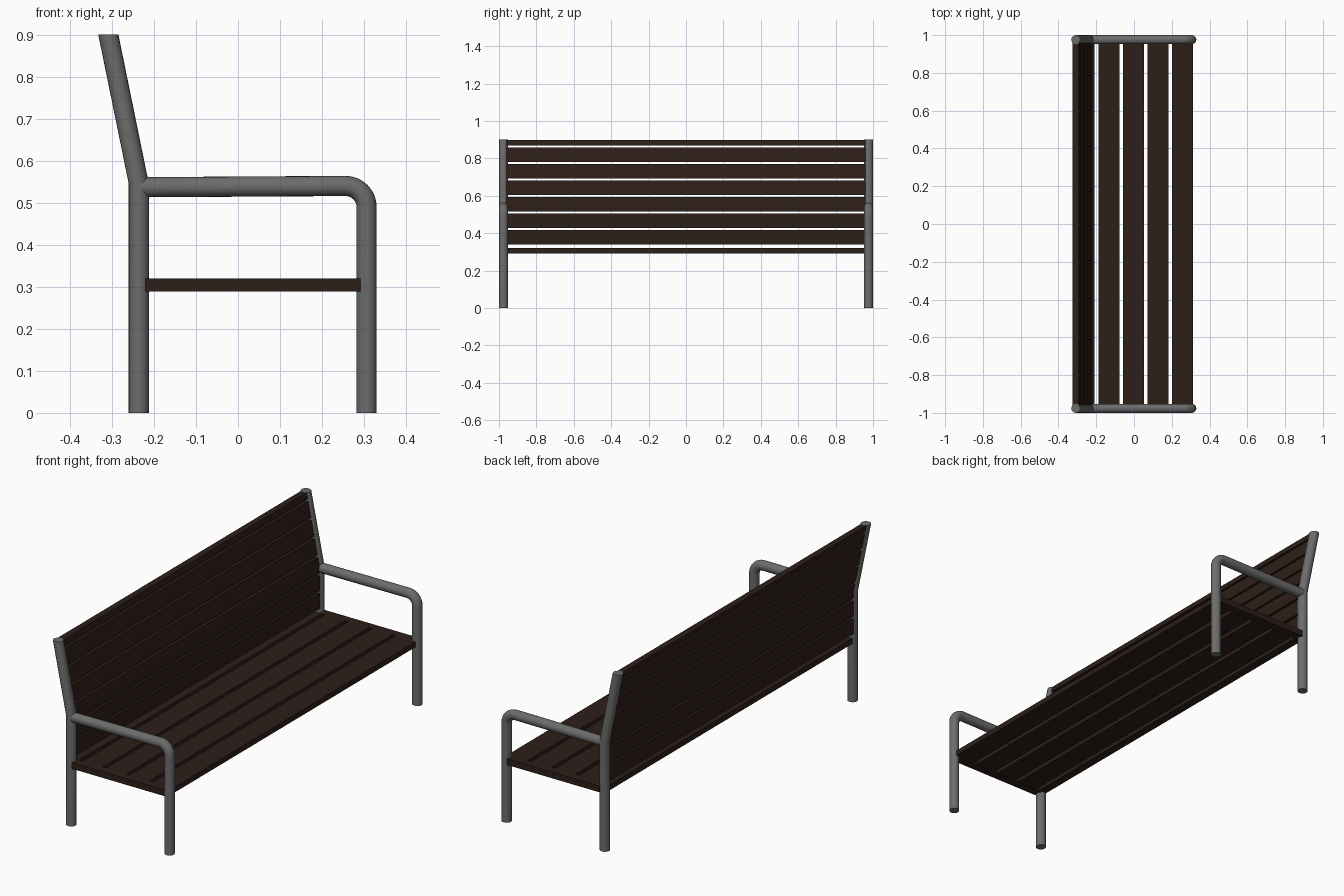
import bpy, bmesh, math

if "Cube" in bpy.data.objects:
    bpy.data.objects.remove(bpy.data.objects["Cube"])

R = 0.024          # tube radius
Y = 0.976          # distance of the side frames from the middle
BEND = 0.545       # height where the rear post leans back
SIDES = 20


def material(name, rgb):
    m = bpy.data.materials.new(name)
    m.diffuse_color = (*rgb, 1)
    m.use_nodes = True
    m.node_tree.nodes["Principled BSDF"].inputs["Base Color"].default_value = m.diffuse_color
    return m


wood = material("dark_wood", (0.026, 0.013, 0.009))
metal = material("grey_metal", (0.15, 0.15, 0.15))


def loft(name, rings, mat, smooth=False):
    """Skin a list of equal-length point rings and cap both ends."""
    bm = bmesh.new()
    loops = [[bm.verts.new(p) for p in ring] for ring in rings]
    n = len(loops[0])
    for a, b in zip(loops, loops[1:]):
        for i in range(n):
            j = (i + 1) % n
            bm.faces.new((a[i], a[j], b[j], b[i]))
    bm.faces.new(loops[0][::-1])
    bm.faces.new(loops[-1])
    bmesh.ops.recalc_face_normals(bm, faces=bm.faces)
    me = bpy.data.meshes.new(name)
    bm.to_mesh(me)
    bm.free()
    me.materials.append(mat)
    ob = bpy.data.objects.new(name, me)
    bpy.context.collection.objects.link(ob)
    if smooth:
        bpy.ops.object.select_all(action='DESELECT')
        ob.select_set(True)
        bpy.context.view_layer.objects.active = ob
        bpy.ops.object.shade_smooth_by_angle(angle=math.radians(40))
    return ob


def circle(x, z, y, turn=0):
    """Tube cross-section, turned in the xz plane."""
    pts = []
    for i in range(SIDES):
        a = 2 * math.pi * i / SIDES
        u = R * math.cos(a)
        pts.append((x + u * math.cos(turn), y + R * math.sin(a), z + u * math.sin(turn)))
    return pts


def box(name, x0, x1, y0, y1, z0, z1):
    ring = lambda z: [(x0, y0, z), (x1, y0, z), (x1, y1, z), (x0, y1, z)]
    return loft(name, [ring(z0), ring(z1)], wood)


def post_x(z):
    """Centre line of the rear post."""
    t = max(0, (z - BEND) / (0.9 - BEND))
    return -0.236 - 0.0725 * t


# Side frames: rear post, front leg bending into armrest, seat end rail
for side, s in (("left", -1), ("right", 1)):
    y = s * Y
    loft(f"rear_post_{side}", [circle(post_x(z), z, y) for z in (0, BEND, 0.9)], metal, True)
    path = [circle(0.306, 0, y)]
    for i in range(9):
        t = math.pi / 2 * i / 8
        path.append(circle(0.256 + 0.05 * math.cos(t), 0.49 + 0.05 * math.sin(t), y, t))
    path.append(circle(-0.236, 0.537, y, math.pi / 2))
    loft(f"front_leg_armrest_{side}", path, metal, True)
    ya, yb = sorted((s * 0.955, s * 0.996))
    box(f"seat_end_rail_{side}", -0.22, 0.291, ya, yb, 0.289, 0.32)

# Seat slats, the rearmost one narrow
for i in range(5):
    x1 = 0.312 - 0.13 * i
    x0 = x1 - 0.11 if i < 4 else -0.25
    box(f"seat_slat_{i + 1}", x0, x1, -0.962, 0.962, 0.293, 0.32)

# Back slats following the post, the top one narrow
for i in range(7):
    z0 = 0.341 + 0.088 * i
    z1 = min(z0 + 0.077, 0.899)
    heights = [z0] + ([BEND] if z0 < BEND < z1 else []) + [z1]
    rings = []
    for z in heights:
        c = post_x(z)
        a, b = c - 0.016, c + 0.016
        rings.append([(a, -0.965, z), (b, -0.965, z), (b, 0.965, z), (a, 0.965, z)])
    loft(f"back_slat_{i + 1}", rings, wood)
